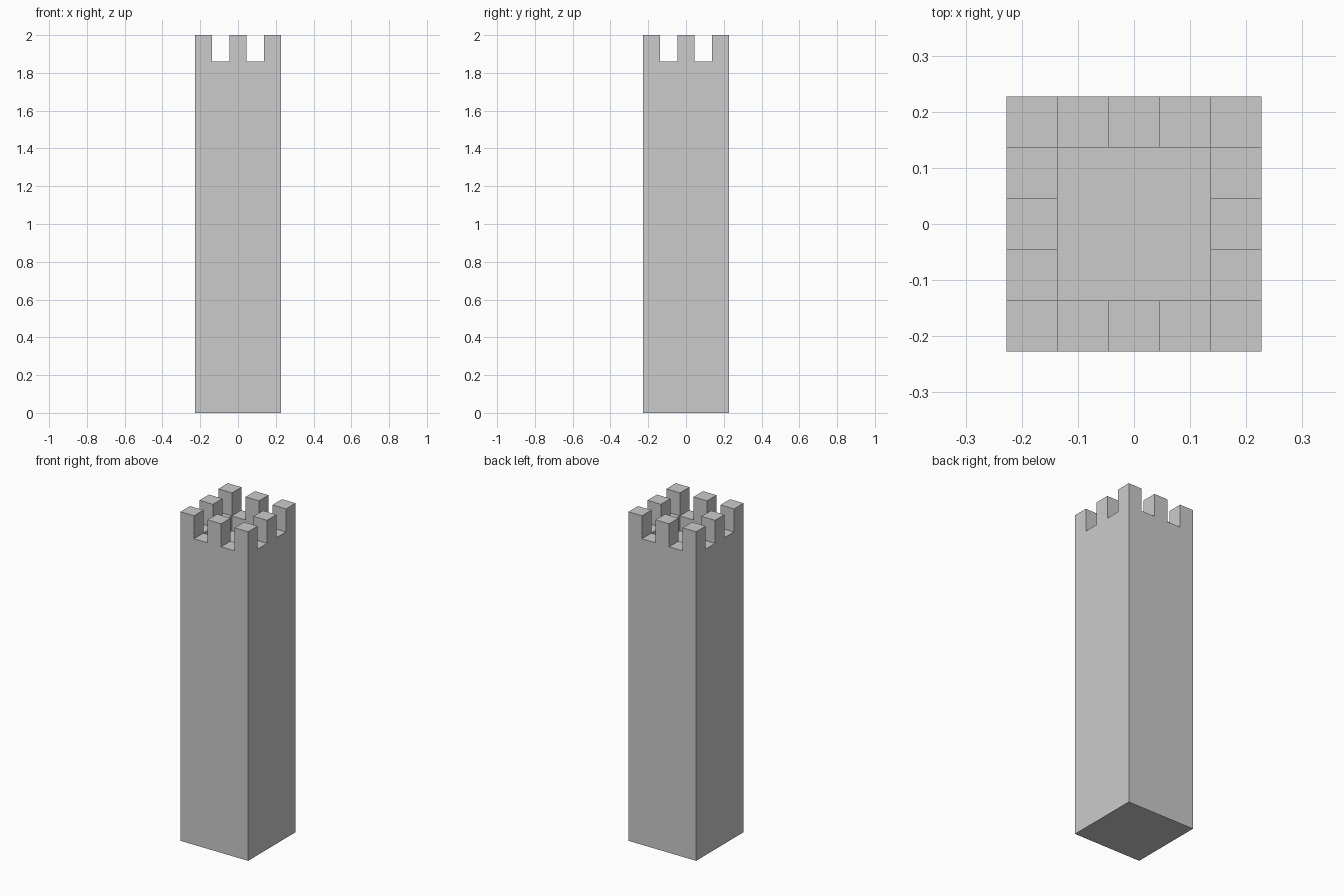
import bpy, bmesh

if "Cube" in bpy.data.objects:
    bpy.data.objects.remove(bpy.data.objects["Cube"])

HALF = 0.2275      # half the tower width
CELLS = 5          # merlon / gap cells along each side
WALK_Z = 1.86      # bottom of the gaps
TOP_Z = 2.0
FLOOR_Z = 1.77     # recessed roof floor inside the parapet

bm = bmesh.new()

# Parapet plan: a 5 x 5 grid of cells
bmesh.ops.create_grid(bm, x_segments=CELLS, y_segments=CELLS, size=HALF)
for v in bm.verts:
    v.co.z = WALK_Z

cell = 2 * HALF / CELLS
merlons, roof = [], []
for f in bm.faces:
    c = f.calc_center_median()
    i, j = (round(c.x / cell), round(c.y / cell))
    if max(abs(i), abs(j)) < 2:
        roof.append(f)
    elif i % 2 == 0 and j % 2 == 0:
        merlons.append(f)

# Shaft: pull the outer border down to the ground and close it
border = [e for e in bm.edges if e.is_boundary]
ret = bmesh.ops.extrude_edge_only(bm, edges=border)
for v in ret["geom"]:
    if isinstance(v, bmesh.types.BMVert):
        v.co.z = 0
base = [e for e in ret["geom"] if isinstance(e, bmesh.types.BMEdge) and e.is_boundary]
bmesh.ops.contextual_create(bm, geom=base)


def extrude_to(faces, z):
    ret = bmesh.ops.extrude_face_region(bm, geom=faces)
    for v in ret["geom"]:
        if isinstance(v, bmesh.types.BMVert):
            v.co.z = z
    bmesh.ops.delete(bm, geom=[f for f in faces if f.is_valid], context="FACES")


# Recessed roof and raised merlons
extrude_to(roof, FLOOR_Z)
for f in merlons:
    extrude_to([f], TOP_Z)

# Clean flat faces
bmesh.ops.recalc_face_normals(bm, faces=bm.faces)
bmesh.ops.dissolve_limit(bm, angle_limit=0.01, verts=bm.verts, edges=bm.edges)

mesh = bpy.data.meshes.new("castle_tower")
bm.to_mesh(mesh)
bm.free()
tower = bpy.data.objects.new("castle_tower", mesh)
bpy.context.collection.objects.link(tower)
